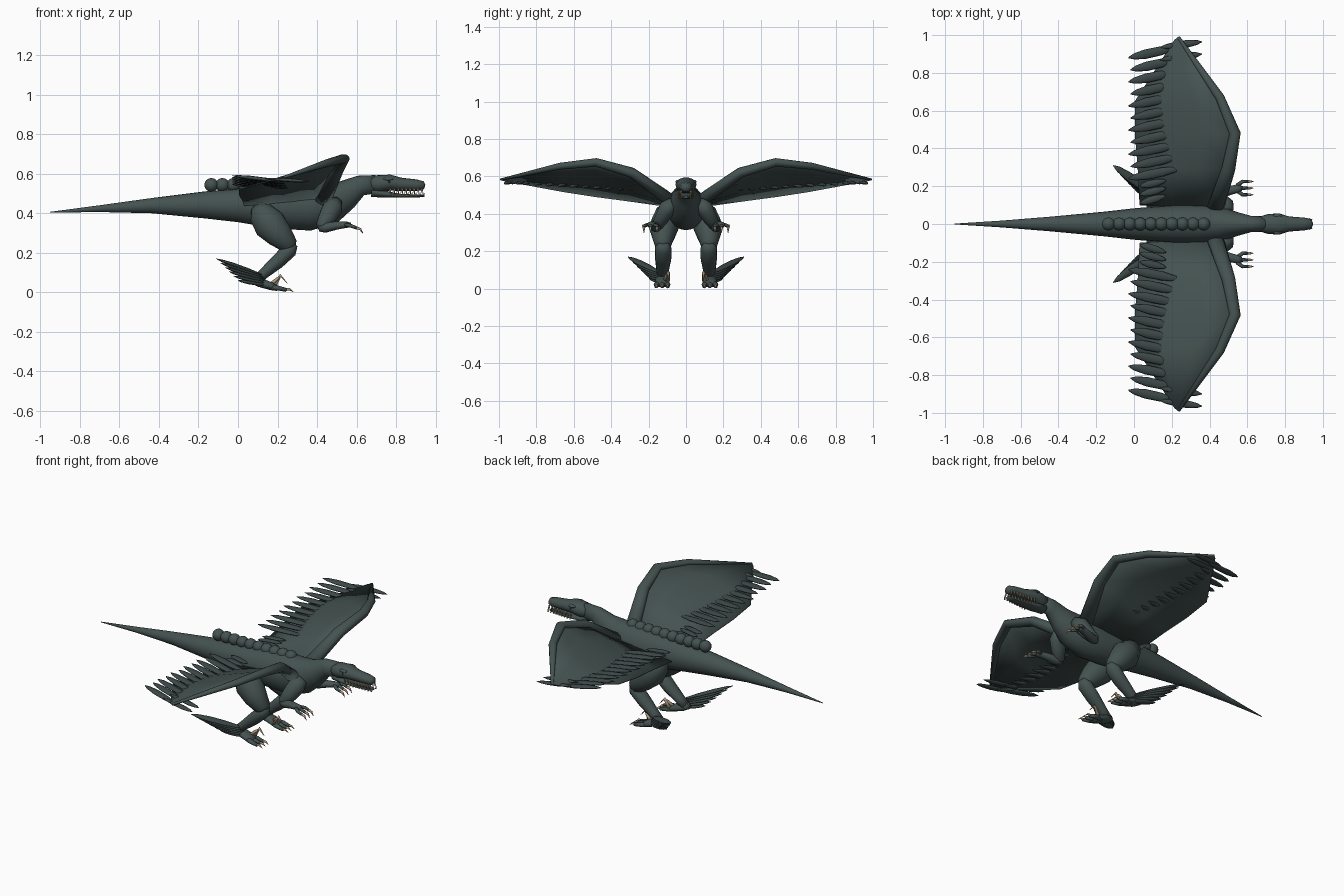
import bpy, bmesh, math
from mathutils import Vector, Matrix

cube = bpy.data.objects.get("Cube")
if cube:
    bpy.data.objects.remove(cube)


def material(name, r, g, b):
    m = bpy.data.materials.new(name)
    m.use_nodes = True
    m.diffuse_color = (r, g, b, 1)
    bsdf = next(n for n in m.node_tree.nodes if n.type == 'BSDF_PRINCIPLED')
    bsdf.inputs["Base Color"].default_value = (r, g, b, 1)
    bsdf.inputs["Roughness"].default_value = 0.8
    return m


HIDE = material("slate_green_hide", .058, .085, .081)
PLUME = material("dark_feather", .046, .065, .064)
BONE = material("beige_claw", .45, .34, .23)
EYE = material("black_eye", .012, .012, .012)


def finish(name, bm, mat, mirror=False, smooth=True):
    """Turn a bmesh into an object, optionally mirrored across the body."""
    bmesh.ops.recalc_face_normals(bm, faces=bm.faces)
    for f in bm.faces:
        f.smooth = smooth
    me = bpy.data.meshes.new(name)
    bm.to_mesh(me)
    bm.free()
    me.materials.append(mat)
    ob = bpy.data.objects.new(name, me)
    bpy.context.collection.objects.link(ob)
    if mirror:
        mod = ob.modifiers.new("Mirror", 'MIRROR')
        mod.use_axis = (False, True, False)
    return ob


def loft(bm, points, ref=(0, 1, 0), sides=14):
    """Tube through (x, y, z, side radius, other radius) points."""
    ref = Vector(ref)
    pos = [Vector(p[:3]) for p in points]
    rings = []
    for i, p in enumerate(points):
        t = (pos[min(i + 1, len(pos) - 1)] - pos[max(i - 1, 0)]).normalized()
        side = (ref - t * ref.dot(t)).normalized()
        up = t.cross(side)
        ring = []
        for k in range(sides):
            a = math.tau * k / sides
            ring.append(bm.verts.new(pos[i] + side * math.cos(a) * p[3] + up * math.sin(a) * p[4]))
        rings.append(ring)
    for a, b in zip(rings, rings[1:]):
        for k in range(sides):
            j = (k + 1) % sides
            bm.faces.new((a[k], a[j], b[j], b[k]))
    bm.faces.new(rings[0])
    bm.faces.new(rings[-1])


def tube(name, points, mat=HIDE, mirror=False, ref=(0, 1, 0), sides=14):
    bm = bmesh.new()
    loft(bm, points, ref, sides)
    return finish(name, bm, mat, mirror)


def ellipsoid(bm, center, radii):
    m = Matrix.Translation(center) @ Matrix.Diagonal((*radii, 1))
    bmesh.ops.create_uvsphere(bm, u_segments=14, v_segments=8, radius=1, matrix=m)


def feather(bm, root, tip, width, thick):
    """Flattened spindle from root to tip."""
    a, b = Vector(root), Vector(tip)
    shape = ((0, .15), (.12, .6), (.35, .95), (.65, 1), (.88, .65), (1, .1))
    loft(bm, [(*a.lerp(b, t), width * w, thick * w) for t, w in shape], sides=8)


def claw(bm, base, bend, tip, radius):
    """Hooked claw along three points."""
    loft(bm, [(*base, radius, radius), (*bend, radius * .75, radius * .75),
              (*tip, radius * .1, radius * .1)], sides=8)


# Tail, trunk and neck
trunk = ((-.95, .405, .002, .002), (-.7, .423, .018, .017), (-.44, .438, .039, .038),
         (-.17, .442, .064, .068), (0, .44, .083, .085), (.2, .435, .1, .113),
         (.36, .434, .102, .122), (.47, .452, .088, .105), (.55, .495, .062, .075),
         (.62, .54, .043, .052), (.7, .547, .04, .046))
tube("body", [(x, 0, z, ry, rz) for x, z, ry, rz in trunk], sides=20)

# Head and jaw
skull = ((.65, .547, .034, .036), (.71, .548, .053, .045), (.77, .555, .056, .04),
         (.82, .546, .04, .034), (.9, .542, .034, .029), (.935, .539, .027, .023),
         (.945, .537, .012, .01))
tube("head", [(x, 0, z, ry, rz) for x, z, ry, rz in skull], sides=16)
jaw = ((.675, .505, .036, .024), (.74, .497, .042, .018), (.82, .488, .033, .01),
       (.9, .487, .028, .008), (.938, .488, .015, .006))
tube("lower_jaw", [(x, 0, z, ry, rz) for x, z, ry, rz in jaw])

bm = bmesh.new()
for i in range(9):
    x = .77 + .02 * i
    y = .038 - .0015 * i
    claw(bm, (x, y, .524), (x, y + .001, .51), (x + .003, y, .494), .005)
    claw(bm, (x + .01, y - .003, .482), (x + .01, y - .002, .495), (x + .01, y - .003, .509), .004)
finish("teeth", bm, BONE, True)

bm = bmesh.new()
ellipsoid(bm, (.765, .047, .557), (.011, .01, .01))
finish("eyes", bm, EYE, True)
bm = bmesh.new()
ellipsoid(bm, (.76, .042, .572), (.026, .014, .009))
finish("brow_ridges", bm, HIDE, True)

# Row of rounded plates along the back
bm = bmesh.new()
for i in range(10):
    ellipsoid(bm, (-.135 + .056 * i, 0, .543), (.036, .035, .035))
finish("back_ridge", bm, HIDE)

# Wings: leading arm, membrane, feathers
lead = [(.43, .08, .47), (.5, .29, .62), (.535, .48, .675), (.455, .67, .655), (.235, .99, .583)]
trail = [(.03, .1, .44), (.02, .3, .468), (.005, .48, .492), (.005, .65, .518), (.215, .975, .578)]
widths = (.045, .036, .03, .024, .008)
tube("wing_arm", [(*p, w, w * .8) for p, w in zip(lead, widths)], HIDE, True, (1, 0, 0), 10)

bm = bmesh.new()
rows = []
for t in (0, .33, .67, 1):
    row = []
    for a, b in zip(lead, trail):
        p = Vector(a).lerp(Vector(b), t)
        row.append(bm.verts.new(p))
    rows.append(row)
for r0, r1 in zip(rows, rows[1:]):
    for k in range(len(lead) - 1):
        bm.faces.new((r0[k], r0[k + 1], r1[k + 1], r1[k]))
wing = finish("wing_membrane", bm, HIDE, True)
solid = wing.modifiers.new("Thickness", 'SOLIDIFY')
solid.thickness = .006
solid.offset = 0

bm = bmesh.new()
for i in range(11):
    t = i / 10
    y = .24 + .64 * t
    feather(bm, (.25 - .02 * t, y + .055, .525 + .035 * t),
            (-.03 + .012 * (i % 2), y, .545 + .045 * t), .025, .01)
for x, y in ((.36, .965), (.36, .9)):
    feather(bm, (x - .22, y - .03, .575), (x, y, .56), .02, .009)
for i in range(3):
    feather(bm, (.17, .15 + .04 * i, .5), (.03, .11 + .045 * i, .5), .02, .009)
finish("wing_feathers", bm, PLUME, True)

# Hind legs
tube("thigh", [(.09, .075, .425, .03, .03), (.115, .095, .4, .07, .065), (.16, .112, .345, .078, .085),
               (.21, .122, .29, .066, .07), (.262, .124, .235, .045, .045), (.275, .124, .215, .02, .02)],
     mirror=True)
tube("shin", [(.285, .122, .245, .025, .02), (.262, .122, .215, .045, .04), (.2, .122, .155, .043, .037),
              (.13, .125, .095, .033, .028), (.09, .125, .06, .028, .025)], mirror=True)
tube("foot", [(.07, .125, .068, .02, .02), (.11, .127, .05, .036, .024), (.17, .128, .03, .04, .02),
              (.2, .128, .02, .03, .014)], mirror=True)

toes = bmesh.new()
claws = bmesh.new()
for dy in (-.03, 0, .03):
    y = .128 + dy
    loft(toes, [(.15, .128 + dy * .5, .03, .015, .014), (.2, y, .022, .015, .013),
                (.245, y, .012, .011, .01)], sides=10)
    claw(claws, (.235, y, .014), (.26, y, .016), (.28, y, .002), .008)
# Raised sickle claw
claw(claws, (.185, .098, .035), (.215, .094, .085), (.25, .094, .045), .011)
claw(claws, (.165, .115, .04), (.2, .105, .07), (.215, .094, .085), .01)

# Fan of feathers on each ankle
bm = bmesh.new()
for i in range(6):
    t = i / 5
    feather(bm, (.13 + .02 * t, .14, .085 - .05 * t),
            (-.11 + .11 * t, .31 - .12 * t, .17 - .11 * t), .024, .01)
finish("ankle_feathers", bm, PLUME, True)

# Arms and fingers
tube("upper_arm", [(.5, .07, .46, .03, .03), (.48, .1, .43, .045, .052), (.45, .13, .375, .038, .045),
                   (.425, .155, .335, .03, .032), (.42, .16, .318, .015, .015)], mirror=True)
tube("forearm", [(.41, .155, .325, .018, .018), (.44, .16, .327, .028, .026), (.5, .175, .338, .024, .021),
                 (.55, .188, .342, .022, .016), (.57, .19, .34, .015, .012)], mirror=True)
for dy in (-.035, 0, .035):
    y = .19 + dy
    loft(toes, [(.545, .19 + dy * .4, .342, .011, .01), (.575, y, .335, .01, .009),
                (.6, y, .325, .008, .008)], sides=8)
    claw(claws, (.595, y, .327), (.618, y, .32), (.633, y, .297), .008)
finish("toes_and_fingers", toes, HIDE, True)
finish("claws", claws, BONE, True)
